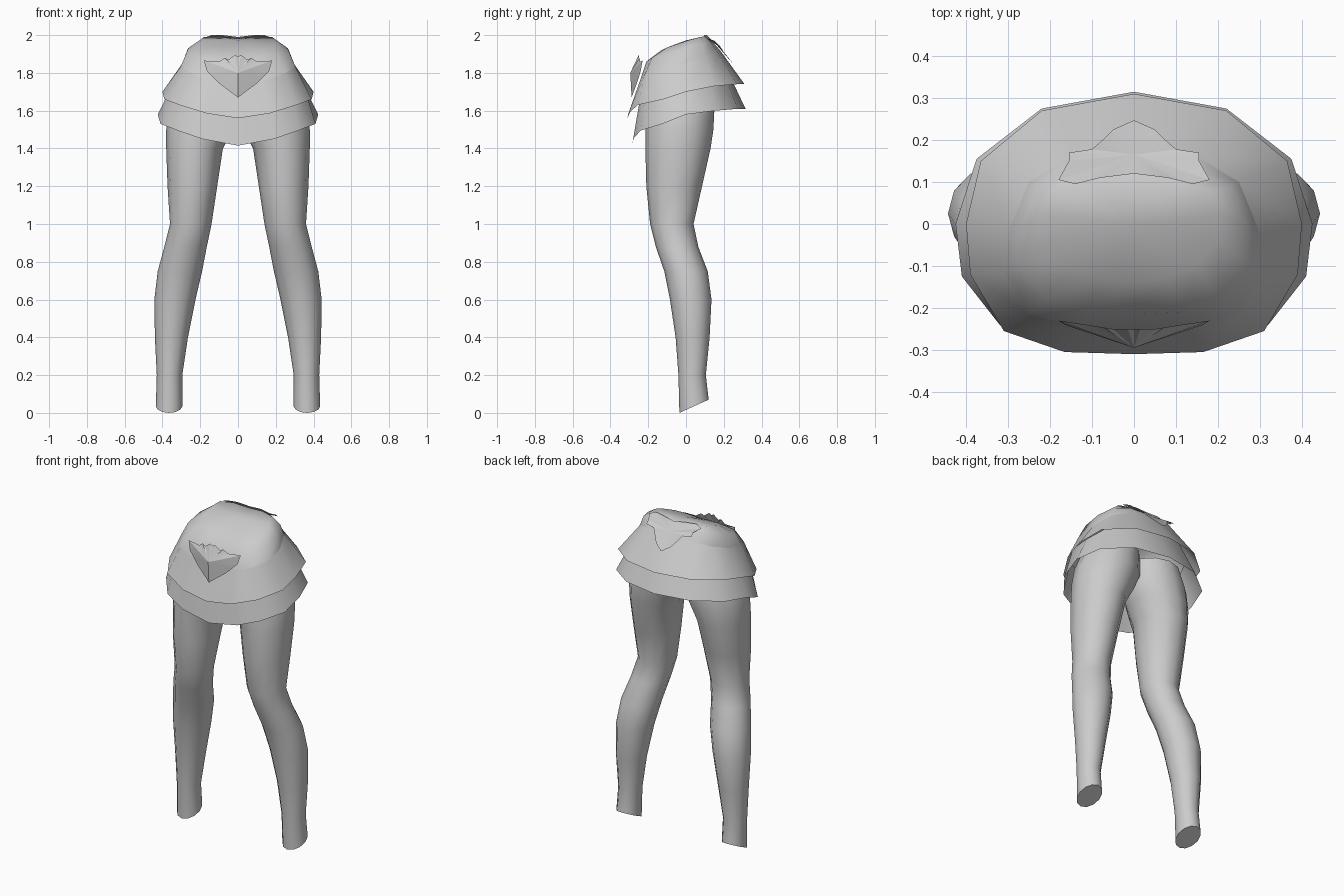
import bpy
import bmesh
import math

if "Cube" in bpy.data.objects:
    bpy.data.objects.remove(bpy.data.objects["Cube"])

grey = bpy.data.materials.new("plain_grey")
grey.diffuse_color = (0.6, 0.6, 0.6, 1)
grey.use_nodes = True
grey.node_tree.nodes["Principled BSDF"].inputs["Base Color"].default_value = grey.diffuse_color


def full(half):
    """Close a half ring (front centre to back centre) by mirroring in x."""
    return half + [(-x, y, z) for x, y, z in half[-2:0:-1]]


def finish(name, bm, angle=50):
    bmesh.ops.recalc_face_normals(bm, faces=bm.faces)
    mesh = bpy.data.meshes.new(name)
    bm.to_mesh(mesh)
    bm.free()
    mesh.materials.append(grey)
    ob = bpy.data.objects.new(name, mesh)
    bpy.context.collection.objects.link(ob)
    bpy.ops.object.select_all(action='DESELECT')
    ob.select_set(True)
    bpy.context.view_layer.objects.active = ob
    bpy.ops.object.shade_smooth_by_angle(angle=math.radians(angle))
    return ob


def loft(name, rings, tip=None, cap=False):
    """Skin closed rings; optionally fan to a tip or cap the first ring."""
    bm = bmesh.new()
    loops = [[bm.verts.new(p) for p in r] for r in rings]
    n = len(loops[0])
    for a, b in zip(loops, loops[1:]):
        for i in range(n):
            j = (i + 1) % n
            bm.faces.new((a[i], a[j], b[j], b[i]))
    if tip:
        t = bm.verts.new(tip)
        for i in range(n):
            bm.faces.new((loops[-1][i], loops[-1][(i + 1) % n], t))
    if cap:
        bm.faces.new(loops[0])
    return finish(name, bm)


# Half rings, front centre to back centre
waist_edge = [(0, -.25, 1.70), (.13, -.245, 1.755), (.25, -.215, 1.80), (.305, -.12, 1.83),
              (.295, -.01, 1.85), (.25, .10, 1.89), (.15, .16, 1.92), (0, .18, 1.92)]
waist_mid = [(0, -.215, 1.84), (.11, -.21, 1.86), (.21, -.18, 1.88), (.275, -.10, 1.90),
             (.265, 0, 1.93), (.23, .09, 1.95), (.14, .13, 1.965), (0, .14, 1.965)]
waist_top = [(0, -.14, 1.91), (.08, -.13, 1.92), (.15, -.10, 1.935), (.20, -.04, 1.955),
             (.20, .02, 1.975), (.18, .08, 1.99), (.10, .10, 1.995), (0, .11, 1.985)]
upper_hem = [(0, -.31, 1.56), (.165, -.305, 1.585), (.31, -.255, 1.63), (.39, -.12, 1.66),
             (.40, 0, 1.70), (.365, .15, 1.73), (.22, .27, 1.74), (0, .31, 1.74)]
lower_hem = [(0, -.285, 1.415), (.19, -.28, 1.45), (.32, -.24, 1.495), (.41, -.125, 1.53),
             (.425, 0, 1.58), (.375, .155, 1.60), (.22, .275, 1.61), (0, .315, 1.61)]
lower_top = [(x * 1.15, y * (1.2 if y > 0 else 1), z - .1) for x, y, z in waist_edge]

# Rounded waist and the two flared skirt tiers
loft("waist", [full(waist_edge), full(waist_mid), full(waist_top)], tip=(0, 0, 1.972))
loft("upper_skirt_tier", [full(upper_hem), full(waist_edge)])
loft("lower_skirt_tier", [full(lower_hem), full(lower_top)])

# Legs: height, inner x, outer x, front y, back y
LEG = [(.035, .295, .435, -.035, .12), (.20, .295, .43, -.04, .105),
       (.40, .265, .44, -.055, .125), (.60, .225, .443, -.085, .135),
       (.75, .19, .425, -.115, .115), (.88, .165, .39, -.16, .065),
       (1.0, .14, .36, -.19, .04), (1.2, .11, .373, -.21, .085),
       (1.4, .08, .38, -.215, .13), (1.5, .025, .38, -.215, .145),
       (1.6, -.02, .365, -.212, .15), (1.72, -.02, .31, -.205, .14)]
SIDES = 12
rings = []
for k, (z, x0, x1, y0, y1) in enumerate(LEG):
    ring = []
    for i in range(SIDES):
        a = math.tau * i / SIDES
        x = (x0 + x1) / 2 + math.cos(a) * (x1 - x0) / 2
        y = (y0 + y1) / 2 + math.sin(a) * (y1 - y0) / 2
        # the ankle is cut at a slant, lowest in front
        ring.append((x, y, z + (math.sin(a) * .035 if k == 0 else 0)))
    rings.append(ring)
loft("left_leg", rings, cap=True)
loft("right_leg", [[(-x, y, z) for x, y, z in r] for r in rings], cap=True)


def ornament(name, half, centre):
    """Thin folded cloth ornament: a fan from a raised or pinched centre."""
    bm = bmesh.new()
    vs = [bm.verts.new(p) for p in full(half)]
    c = bm.verts.new(centre)
    for i in range(len(vs)):
        bm.faces.new((vs[i], vs[(i + 1) % len(vs)], c))
    return finish(name, bm, 30)


# Jagged front panel
ornament("front_panel",
         [(0, -.25, 1.885), (.015, -.25, 1.895), (.05, -.25, 1.87), (.07, -.247, 1.88),
          (.10, -.242, 1.86), (.18, -.23, 1.865), (.165, -.24, 1.81), (.13, -.25, 1.775),
          (.10, -.26, 1.745), (0, -.288, 1.67)], (0, -.295, 1.80))

# Back bow with a pinched knot
ornament("back_bow",
         [(0, .12, 1.99), (.08, .11, 2.0), (.14, .095, 2.0), (.18, .105, 1.985),
          (.155, .15, 1.97), (.155, .17, 1.95), (.10, .178, 1.945), (.075, .20, 1.91),
          (.05, .225, 1.88), (0, .247, 1.85)], (0, .165, 1.945))
